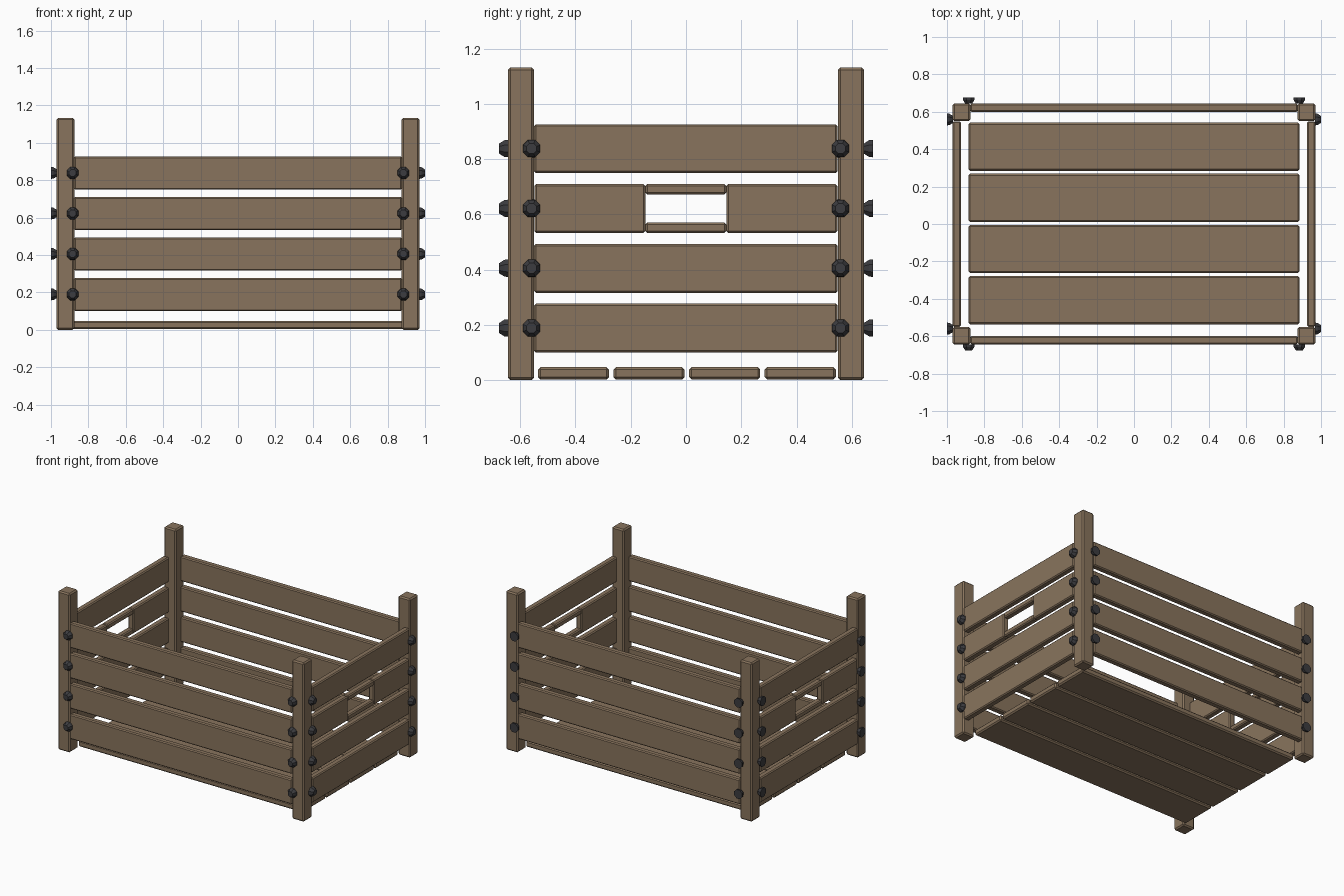
import bpy, bmesh, math
from mathutils import Matrix, Vector

if "Cube" in bpy.data.objects:
    bpy.data.objects.remove(bpy.data.objects["Cube"])


def material(name, color):
    m = bpy.data.materials.new(name)
    m.diffuse_color = color
    m.use_nodes = True
    m.node_tree.nodes["Principled BSDF"].inputs["Base Color"].default_value = m.diffuse_color
    return m


WOOD = material("wood", (0.25, 0.175, 0.11, 1))
IRON = material("iron", (0.045, 0.045, 0.05, 1))


def finish(bm, name, mat):
    me = bpy.data.meshes.new(name)
    bm.to_mesh(me)
    bm.free()
    me.materials.append(mat)
    ob = bpy.data.objects.new(name, me)
    bpy.context.collection.objects.link(ob)
    return ob


def board(name, x, y, z, bevel=0.007):
    """Chamfered box from (min, max) ranges."""
    bm = bmesh.new()
    size = Vector((x[1] - x[0], y[1] - y[0], z[1] - z[0]))
    mid = Vector((x[0] + x[1], y[0] + y[1], z[0] + z[1])) / 2
    bmesh.ops.create_cube(bm, size=1, matrix=Matrix.Translation(mid) @ Matrix.Diagonal((*size, 1)))
    bmesh.ops.bevel(bm, geom=bm.edges[:], offset=bevel, segments=1, affect='EDGES')
    return finish(bm, name, WOOD)


def bolt(name, base, direction):
    """Eight-sided faceted dome, flat base at `base`, pointing along `direction`."""
    bm = bmesh.new()
    rot = Vector(direction).to_track_quat('Z', 'Y').to_matrix().to_4x4()
    mat = Matrix.Translation(base) @ rot @ Matrix.Rotation(math.pi / 8, 4, 'Z')
    rings = [[bm.verts.new(mat @ Vector((r * math.cos(i * math.pi / 4), r * math.sin(i * math.pi / 4), h)))
              for i in range(8)] for r, h in ((0.034, 0), (0.033, 0.013), (0.02, 0.032))]
    for a, b in zip(rings, rings[1:]):
        for i in range(8):
            j = (i + 1) % 8
            bm.faces.new((a[i], a[j], b[j], b[i]))
    bm.faces.new(rings[0][::-1])
    bm.faces.new(rings[-1])
    return finish(bm, name, IRON)


def span(side, a, b):
    return tuple(sorted((side * a, side * b)))


# Corner posts
for sx in (-1, 1):
    for sy in (-1, 1):
        board("corner_post", span(sx, 0.875, 0.97), span(sy, 0.55, 0.645), (0, 1.132), 0.009)

# Floor boards
for i in range(4):
    y = 0.003 + (i - 1.5) * 0.2735
    board("floor_board", (-0.885, 0.885), (y - 0.129, y + 0.129), (0.003, 0.047), 0.009)

# Four rows of wall slats; the third row of each end has a hand hole
for row in range(4):
    z0 = 0.1 + row * 0.2165
    z1 = z0 + 0.177
    zb = z0 + 0.089
    for s in (-1, 1):
        board("long_slat", (-0.876, 0.876), span(s, 0.6, 0.644), (z0, z1))
        xs = span(s, 0.926, 0.97)
        if row == 2:
            board("handle_block", xs, (-0.549, -0.147), (z0, z1))
            board("handle_block", xs, (0.146, 0.548), (z0, z1))
            board("handle_bar_lower", xs, (-0.147, 0.146), (z0, z0 + 0.038))
            board("handle_bar_upper", xs, (-0.147, 0.146), (z1 - 0.038, z1))
        else:
            board("end_slat", xs, (-0.55, 0.549), (z0, z1))
        # Bolts: every long-side dome points to -y, every end dome to +x
        bolt("front_bolt", (s * 0.884, -0.644, zb), (0, -1, 0))
        bolt("back_bolt", (s * 0.884, 0.676, zb), (0, -1, 0))
        bolt("right_bolt", (0.968, s * 0.559, zb), (1, 0, 0))
        bolt("left_bolt", (-1.0, s * 0.559, zb), (1, 0, 0))
